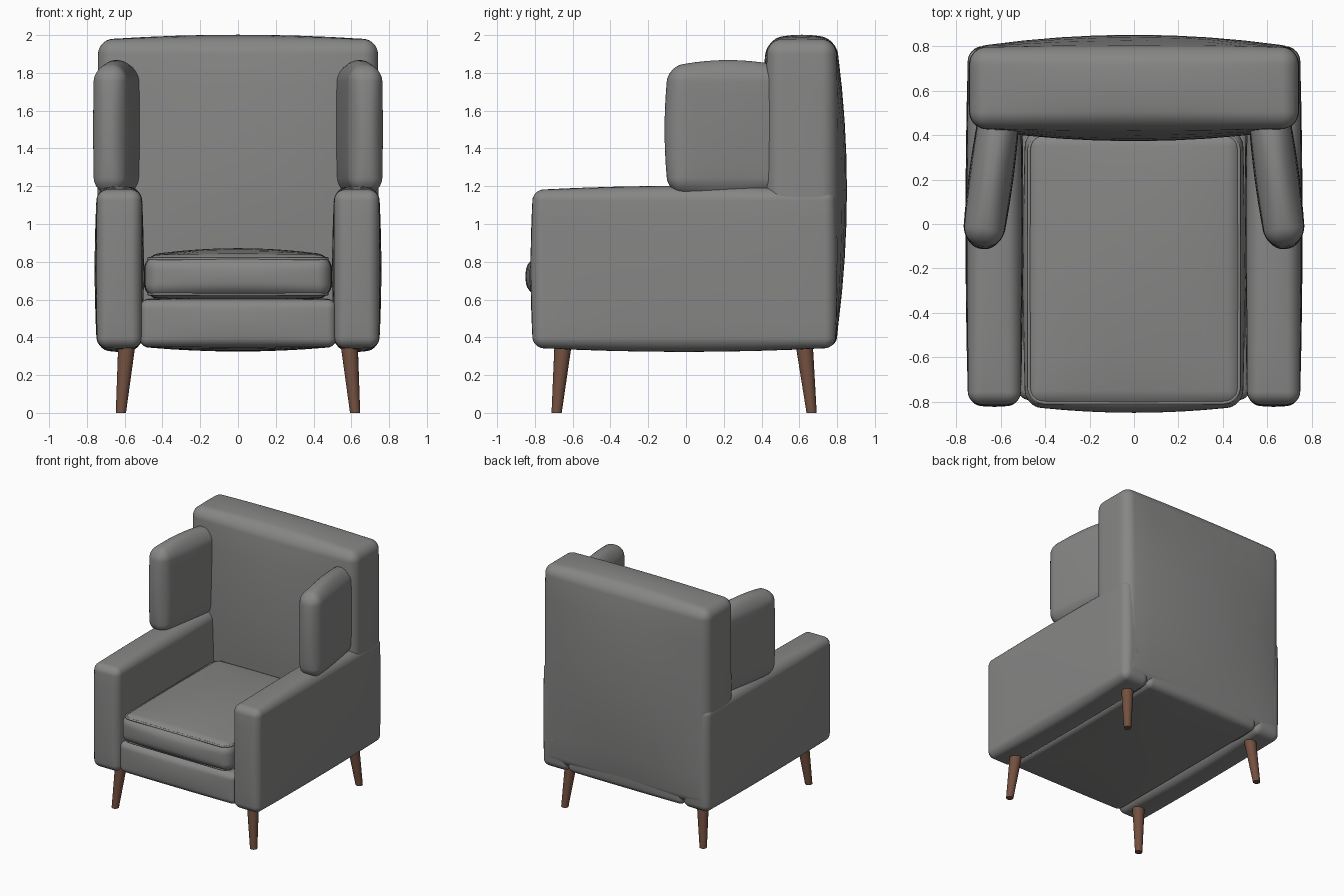
import bpy, bmesh, math
from mathutils import Vector, Matrix

if "Cube" in bpy.data.objects:
    bpy.data.objects.remove(bpy.data.objects["Cube"])


def material(name, rgb):
    m = bpy.data.materials.new(name)
    m.diffuse_color = (*rgb, 1)
    m.use_nodes = True
    m.node_tree.nodes["Principled BSDF"].inputs["Base Color"].default_value = m.diffuse_color
    return m


FABRIC = material("grey fabric", (0.24, 0.24, 0.237))
WOOD = material("brown wood", (0.17, 0.08, 0.05))


def add_object(name, bm, mat):
    me = bpy.data.meshes.new(name)
    bmesh.ops.recalc_face_normals(bm, faces=bm.faces)
    for f in bm.faces:
        f.smooth = True
    bm.to_mesh(me)
    bm.free()
    me.materials.append(mat)
    ob = bpy.data.objects.new(name, me)
    bpy.context.collection.objects.link(ob)
    return ob


def padded_box(name, lo, hi, r, bulge, turn=0):
    """Rounded box whose faces swell by bulge (x, y, z) towards their middles."""
    lo, hi = Vector(lo), Vector(hi)
    centre, half = (lo + hi) / 2, (hi - lo) / 2
    flat, corner = 4, 4
    n = flat + corner
    bm = bmesh.new()
    bmesh.ops.create_cube(bm, size=2)
    bmesh.ops.subdivide_edges(bm, edges=bm.edges[:], cuts=2 * n - 1, use_grid_fill=True)
    for v in bm.verts:
        p, inner = Vector(), Vector()
        for i in range(3):
            k = round(v.co[i] * n)
            s, a, core = (1 if k >= 0 else -1), abs(k), half[i] - r
            if a <= flat:
                p[i] = inner[i] = s * core * a / flat
            else:
                inner[i] = s * core
                p[i] = s * (core + r * math.tan(math.pi / 4 * (a - flat) / corner))
        d = p - inner
        p = inner + d.normalized() * r
        q = [p[i] / half[i] for i in range(3)]
        for i in range(3):
            u, w = q[(i + 1) % 3], q[(i + 2) % 3]
            p[i] += bulge[i] * q[i] * (1 - u * u) * (1 - w * w)
        v.co = p
    ob = add_object(name, bm, FABRIC)
    ob.location = centre
    ob.rotation_euler.z = turn
    return ob


def piping(name, x, y0, y1, z, r=0.07):
    """Thin seam cord round the cushion edge."""
    cu = bpy.data.curves.new(name, 'CURVE')
    cu.dimensions = '3D'
    cu.bevel_depth = 0.008
    cu.bevel_resolution = 2
    pts = []
    corners = ((x - r, y1 - r), (r - x, y1 - r), (r - x, y0 + r), (x - r, y0 + r))
    for c, (cx, cy) in enumerate(corners):
        for j in range(6):
            a = math.pi / 2 * (c + j / 5)
            pts.append((cx + r * math.cos(a), cy + r * math.sin(a), z, 1))
    sp = cu.splines.new('POLY')
    sp.points.add(len(pts) - 1)
    for p, co in zip(sp.points, pts):
        p.co = co
    sp.use_cyclic_u = True
    cu.materials.append(FABRIC)
    bpy.context.collection.objects.link(bpy.data.objects.new(name, cu))


def leg(name, top, foot, r_top, r_foot):
    """Tapered, splayed round leg."""
    bm = bmesh.new()
    bmesh.ops.create_cone(bm, cap_ends=True, segments=20, radius1=r_foot, radius2=r_top, depth=1)
    for v in bm.verts:
        t = v.co.z + 0.5
        axis = Vector(foot).lerp(Vector(top), t)
        v.co = (v.co.x + axis.x, v.co.y + axis.y, axis.z)
    ob = add_object(name, bm, WOOD)
    for p in ob.data.polygons:
        p.use_smooth = abs(p.normal.z) < 0.9


# body
padded_box("seat_base", (-0.52, -0.79, 0.35), (0.52, 0.79, 0.60), 0.045, (0, 0.015, 0.025))
padded_box("seat_cushion", (-0.49, -0.82, 0.61), (0.49, 0.42, 0.835), 0.07, (0.01, 0.03, 0.037))
piping("cushion_piping_top", 0.473, -0.805, 0.40, 0.816)
piping("cushion_piping_bottom", 0.473, -0.805, 0.40, 0.629)
padded_box("backrest", (-0.74, 0.43, 0.38), (0.74, 0.795, 1.975), 0.075, (0.005, 0.057, 0.027))

# mirrored sides
for s, side in ((1, "right"), (-1, "left")):
    x0, x1 = sorted((s * 0.51, s * 0.747))
    padded_box(side + "_arm", (x0, -0.81, 0.345), (x1, 0.79, 1.18), 0.055, (0.012, 0.013, 0.022))
    x0, x1 = sorted((s * 0.553, s * 0.731))
    padded_box(side + "_wing", (x0, -0.095, 1.17), (x1, 0.54, 1.83), 0.075,
               (0.012, 0.02, 0.038), s * math.radians(7.5))
    leg(side + "_front_leg", (s * 0.588, -0.65, 0.37), (s * 0.62, -0.685, 0), 0.046, 0.027)
    leg(side + "_back_leg", (s * 0.588, 0.625, 0.37), (s * 0.62, 0.665, 0), 0.046, 0.027)
